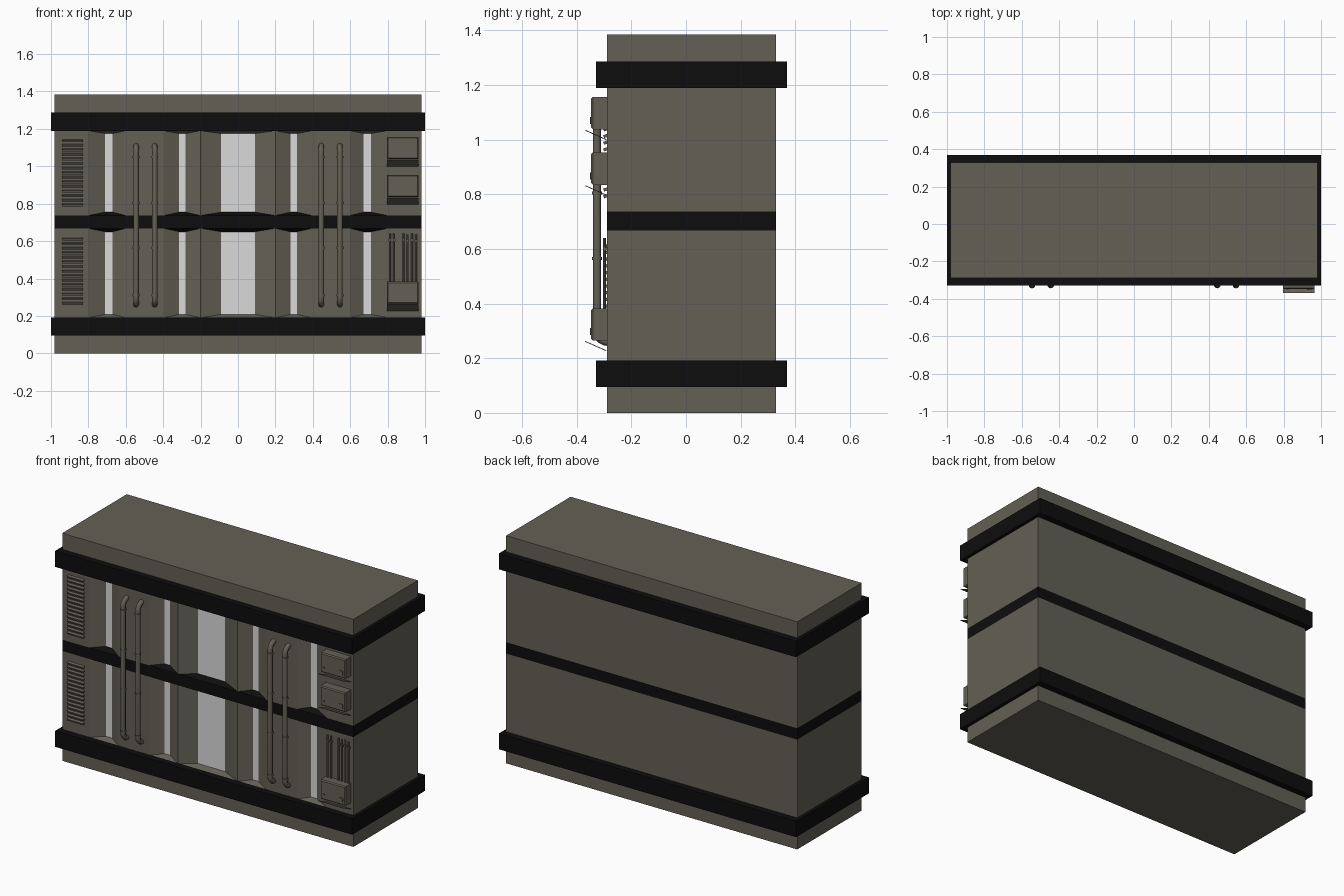
import bpy, bmesh, math
from mathutils import Matrix, Vector

cube = bpy.data.objects.get("Cube")
if cube:
    bpy.data.objects.remove(cube, do_unlink=True)


def material(name, rgb):
    m = bpy.data.materials.new(name)
    m.use_nodes = True
    m.diffuse_color = (*rgb, 1)
    bsdf = next(n for n in m.node_tree.nodes if n.type == 'BSDF_PRINCIPLED')
    bsdf.inputs["Base Color"].default_value = (*rgb, 1)
    return m


OLIVE = material("olive grey", (0.125, 0.118, 0.09))
BLACK = material("black", (0.004, 0.004, 0.004))
LIGHT = material("light grey", (0.7, 0.7, 0.7))


def finish(name, bm, mats):
    me = bpy.data.meshes.new(name)
    bm.to_mesh(me)
    bm.free()
    for m in mats:
        me.materials.append(m)
    ob = bpy.data.objects.new(name, me)
    bpy.context.collection.objects.link(ob)
    return ob


def add_box(bm, lo, hi, tilt=0):
    lo, hi = Vector(lo), Vector(hi)
    mat = (Matrix.Translation((lo + hi) / 2) @ Matrix.Rotation(tilt, 4, 'X')
           @ Matrix.Diagonal((*(hi - lo), 1)))
    return bmesh.ops.create_cube(bm, size=1, matrix=mat)["verts"]


def add_rod(bm, x, y, z0, z1, r, sides):
    bmesh.ops.create_cone(bm, cap_ends=True, segments=sides, radius1=r, radius2=r,
                          depth=z1 - z0, matrix=Matrix.Translation((x, y, (z0 + z1) / 2)))


W, FRONT, BACK, TOP = 0.98, -0.29, 0.33, 1.385
DEEP = FRONT + 0.035
MID0, MID1 = 0.668, 0.737

# Wall block with tapered window recesses in the front
bm = bmesh.new()


def quad(pts, mat=0):
    f = bm.faces.new([bm.verts.new(p) for p in pts])
    f.material_index = mat


def front_quad(x0, x1, z0, z1, mat=0, y=FRONT):
    if x1 - x0 > 0.001:
        quad([(x0, y, z0), (x1, y, z0), (x1, y, z1), (x0, y, z1)], mat)


for z0, z1, mat in ((0, MID0, 0), (MID0, MID1, 1), (MID1, TOP, 0)):
    quad([(W, FRONT, z0), (W, BACK, z0), (W, BACK, z1), (W, FRONT, z1)], mat)
    quad([(-W, BACK, z0), (-W, FRONT, z0), (-W, FRONT, z1), (-W, BACK, z1)], mat)
    quad([(W, BACK, z0), (-W, BACK, z0), (-W, BACK, z1), (W, BACK, z1)], mat)
quad([(-W, FRONT, TOP), (W, FRONT, TOP), (W, BACK, TOP), (-W, BACK, TOP)])
quad([(-W, BACK, 0), (W, BACK, 0), (W, FRONT, 0), (-W, FRONT, 0)])

# Each recess: outer left, outer right, pane left, pane right
left = [(-0.80, -0.60, -0.71, -0.67), (-0.395, -0.20, -0.315, -0.28)]
recesses = left + [(-0.20, 0.20, -0.09, 0.09)]
recesses += [(-b, -a, -d, -c) for a, b, c, d in reversed(left)]
ROWS = ((0.19, MID0, 0.208, 0.65, 0, 1), (MID1, 1.19, 0.755, 1.175, 1, 0))
front_quad(-W, W, 0, 0.19)
front_quad(-W, W, MID0, MID1, 1)
front_quad(-W, W, 1.19, TOP)
for z0, z1, c0, c1, low_mat, high_mat in ROWS:
    edge = -W
    for x0, x1, b0, b1 in recesses:
        front_quad(edge, x0, z0, z1)
        edge = x1
        outer = [(x0, FRONT, z0), (x1, FRONT, z0), (x1, FRONT, z1), (x0, FRONT, z1)]
        inner = [(b0, DEEP, c0), (b1, DEEP, c0), (b1, DEEP, c1), (b0, DEEP, c1)]
        for i, mat in enumerate((low_mat, 0, high_mat, 0)):
            j = (i + 1) % 4
            quad([outer[i], outer[j], inner[j], inner[i]], mat)
        quad(inner, 2)
    front_quad(edge, W, z0, z1)
bmesh.ops.remove_doubles(bm, verts=bm.verts, dist=0.0001)
finish("wall_block", bm, (OLIVE, BLACK, LIGHT))

# Projecting black bands
for name, z in (("lower_band", 0.095), ("upper_band", 1.19)):
    bm = bmesh.new()
    add_box(bm, (-1, -0.33, z), (1, 0.37, z + 0.097))
    finish(name, bm, [BLACK])

# Louvred vents
for name, z in (("lower_vent", 0.262), ("upper_vent", 0.788)):
    bm = bmesh.new()
    for i in range(15):
        s = z + i * 0.0245
        add_box(bm, (-0.94, -0.302, s), (-0.83, -0.286, s + 0.011), 0.35)
    finish(name, bm, [OLIVE])

# Vertical pipes bending into the wall, with collars
PIPE_Y, BEND = -0.326, 0.04
for i, x in enumerate((-0.545, -0.445, 0.445, 0.545)):
    arc = [(PIPE_Y + BEND * (1 - math.cos(a)), BEND * math.sin(a))
           for a in (k * math.pi / 10 for k in range(6))]
    path = [(x, y, 0.30 - d) for y, d in reversed(arc)]
    path += [(x, y, 1.07 + d) for y, d in arc]
    cu = bpy.data.curves.new(f"pipe_{i + 1}", 'CURVE')
    cu.dimensions = '3D'
    cu.bevel_depth = 0.015
    cu.bevel_resolution = 2
    sp = cu.splines.new('POLY')
    sp.points.add(len(path) - 1)
    for p, co in zip(sp.points, path):
        p.co = (*co, 1)
    cu.materials.append(OLIVE)
    bpy.context.collection.objects.link(bpy.data.objects.new(cu.name, cu))
    bm = bmesh.new()
    for z in (0.31, 0.565, 0.805, 1.05):
        add_rod(bm, x, PIPE_Y, z - 0.006, z + 0.006, 0.018, 12)
    finish(f"pipe_collars_{i + 1}", bm, [OLIVE])

# Equipment boxes with a button, a knob and a sloped tray below
for i, z in enumerate((0.265, 0.835, 1.038)):
    bm = bmesh.new()
    vs = add_box(bm, (0.797, -0.347, z), (0.965, -0.28, z + 0.118))
    rim = [e for e in bm.edges if all(v.co.y < -0.34 for v in e.verts)]
    bmesh.ops.bevel(bm, geom=rim, offset=0.006, segments=1, affect='EDGES')
    add_box(bm, (0.925, -0.352, z + 0.02), (0.95, -0.345, z + 0.045))
    add_box(bm, (0.815, -0.35, z + 0.028), (0.825, -0.345, z + 0.038))
    finish(f"equipment_box_{i + 1}", bm, [OLIVE])
    bm = bmesh.new()
    add_box(bm, (0.797, -0.372, z - 0.022), (0.965, -0.288, z - 0.019), -0.42)
    finish(f"box_tray_{i + 1}", bm, [OLIVE])

# Thin conduits above the lowest box
bm = bmesh.new()
for x, z in ((0.812, 0.64), (0.835, 0.64), (0.885, 0.64),
             (0.907, 0.635), (0.93, 0.64), (0.952, 0.635)):
    add_rod(bm, x, -0.298, 0.37, z, 0.005, 8)
    add_box(bm, (x - 0.007, -0.304, z - 0.04), (x + 0.007, -0.288, z - 0.03))
finish("thin_conduits", bm, [OLIVE])
